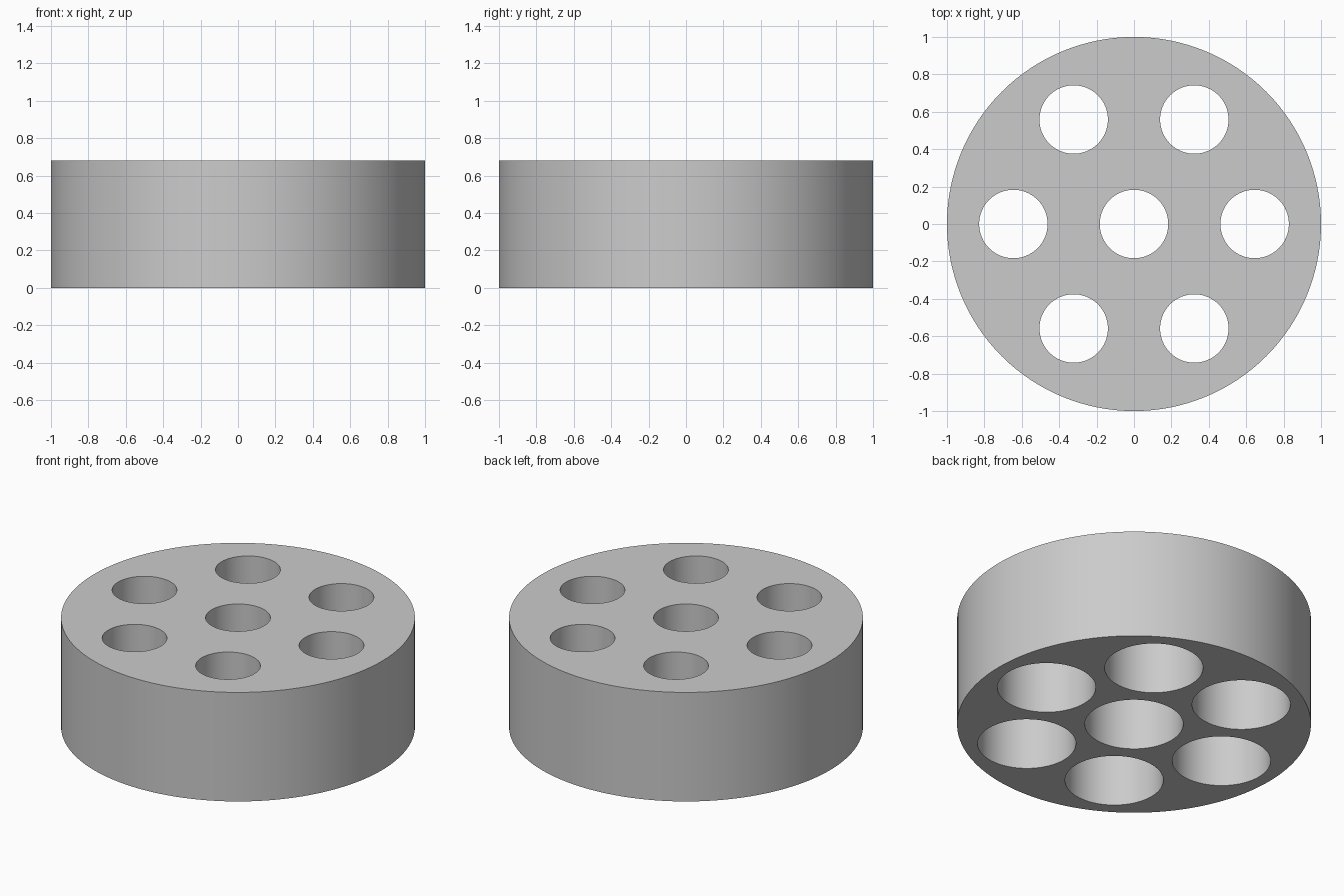
import bpy
import bmesh
from math import cos, sin, pi, radians

if "Cube" in bpy.data.objects:
    bpy.data.objects.remove(bpy.data.objects["Cube"], do_unlink=True)

HEIGHT = 0.68
RING_RADIUS = 0.645
HOLE_RADIUS = 0.183
BORE_RADIUS = 0.278
LEDGE_Z = 0.4

grey = bpy.data.materials.new("plain grey")
grey.use_nodes = True
colour = (0.6, 0.6, 0.6, 1)
grey.diffuse_color = colour
grey.node_tree.nodes["Principled BSDF"].inputs["Base Color"].default_value = colour


def add_lathe(bm, profile, centre, segments):
    """Closed solid of revolution from (radius, z) points, bottom to top."""
    rings = []
    for r, z in profile:
        rings.append([bm.verts.new((centre[0] + r * cos(2 * pi * i / segments),
                                    centre[1] + r * sin(2 * pi * i / segments), z))
                      for i in range(segments)])
    for low, high in zip(rings, rings[1:]):
        for i in range(segments):
            j = (i + 1) % segments
            bm.faces.new((low[i], low[j], high[j], high[i]))
    bm.faces.new(rings[0][::-1])
    bm.faces.new(rings[-1])


def make_object(name, bm):
    mesh = bpy.data.meshes.new(name)
    bm.to_mesh(mesh)
    bm.free()
    mesh.materials.append(grey)
    obj = bpy.data.objects.new(name, mesh)
    bpy.context.collection.objects.link(obj)
    return obj


# Solid round block
bm = bmesh.new()
add_lathe(bm, [(1, 0), (1, HEIGHT)], (0, 0), 128)
block = make_object("round_block", bm)

# Stepped hole cutters: one in the middle and six around it
centres = [(0, 0)] + [(RING_RADIUS * cos(k * pi / 3), RING_RADIUS * sin(k * pi / 3))
                      for k in range(6)]
stepped = [(BORE_RADIUS, -0.1), (BORE_RADIUS, LEDGE_Z),
           (HOLE_RADIUS, LEDGE_Z), (HOLE_RADIUS, HEIGHT + 0.1)]
bm = bmesh.new()
for centre in centres:
    add_lathe(bm, stepped, centre, 64)
cutter = make_object("hole_cutter", bm)
cutter.hide_render = True

# Cut the holes, then drop the cutter
cut = block.modifiers.new("holes", 'BOOLEAN')
cut.operation = 'DIFFERENCE'
cut.solver = 'EXACT'
cut.object = cutter
bpy.context.view_layer.objects.active = block
block.select_set(True)
bpy.ops.object.modifier_apply(modifier=cut.name)
bpy.data.objects.remove(cutter, do_unlink=True)

# Smooth walls with crisp rims
bpy.ops.object.shade_smooth_by_angle(angle=radians(30))
